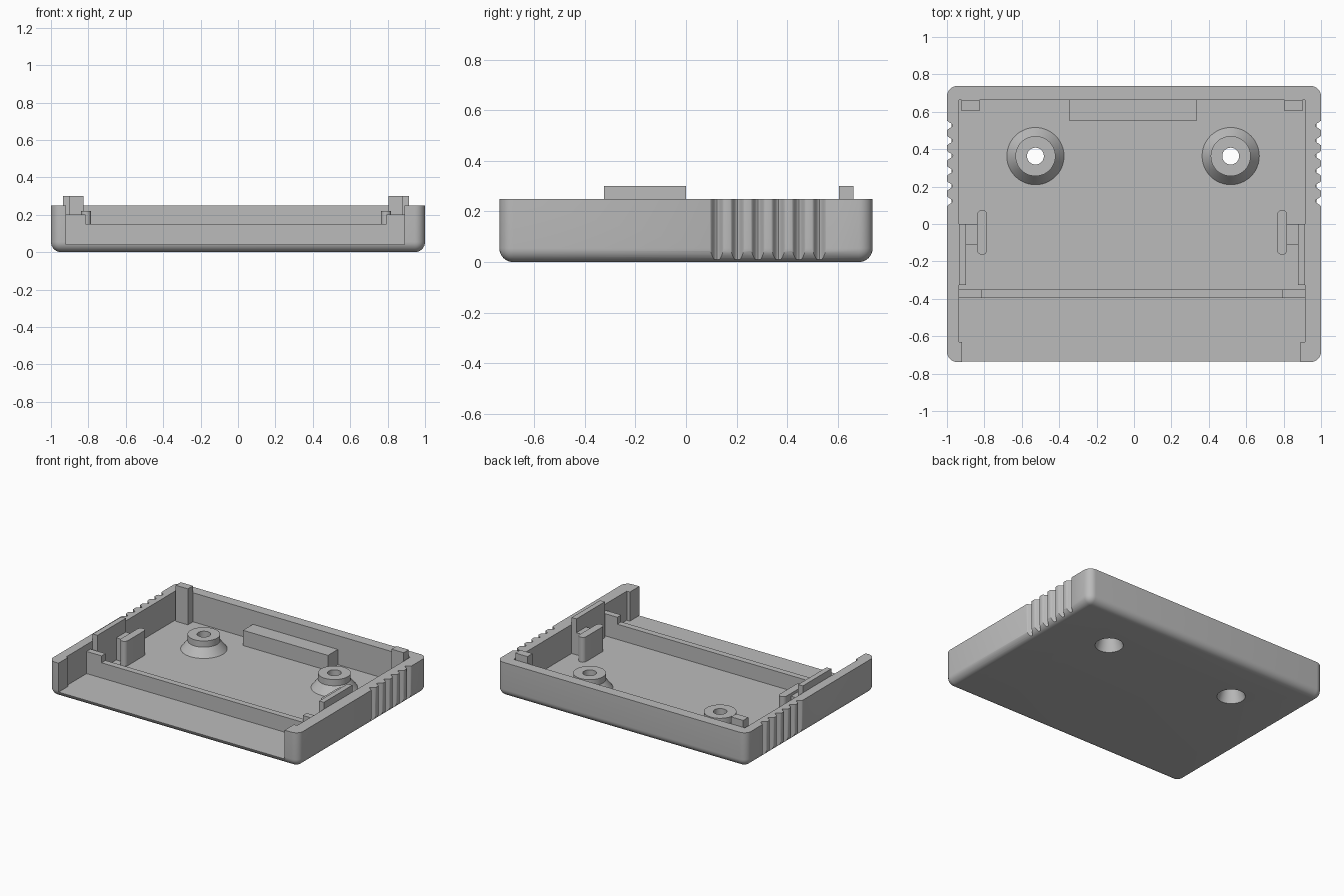
import bpy, bmesh, math

if "Cube" in bpy.data.objects:
    bpy.data.objects.remove(bpy.data.objects["Cube"], do_unlink=True)

GREY = (0.5, 0.5, 0.5, 1)
mat = bpy.data.materials.new("plain grey")
mat.use_nodes = True
mat.diffuse_color = GREY
mat.node_tree.nodes["Principled BSDF"].inputs["Base Color"].default_value = GREY

FLOOR = 0.04
TOP = 0.25
TAB = 0.3


def finish(name, bm):
    bmesh.ops.recalc_face_normals(bm, faces=bm.faces)
    me = bpy.data.meshes.new(name)
    bm.to_mesh(me)
    bm.free()
    me.materials.append(mat)
    ob = bpy.data.objects.new(name, me)
    bpy.context.collection.objects.link(ob)
    return ob


def prism(name, outline, z0, z1):
    """Upright extrusion of an xy outline."""
    bm = bmesh.new()
    face = bm.faces.new([bm.verts.new((x, y, z0)) for x, y in outline])
    new = bmesh.ops.extrude_face_region(bm, geom=[face])["geom"]
    verts = [v for v in new if isinstance(v, bmesh.types.BMVert)]
    bmesh.ops.translate(bm, verts=verts, vec=(0, 0, z1 - z0))
    return finish(name, bm)


def box(name, x0, x1, y0, y1, z0, z1):
    return prism(name, [(x0, y0), (x1, y0), (x1, y1), (x0, y1)], z0, z1)


def lathe(name, profile, cx, cy, sides=48):
    """Revolve a closed (radius, z) profile about a vertical axis."""
    bm = bmesh.new()
    rings = []
    for i in range(sides):
        a = 2 * math.pi * i / sides
        rings.append([bm.verts.new((cx + r * math.cos(a), cy + r * math.sin(a), z))
                      for r, z in profile])
    n = len(profile)
    for i in range(sides):
        a, b = rings[i], rings[(i + 1) % sides]
        for j in range(n):
            k = (j + 1) % n
            bm.faces.new((a[j], b[j], b[k], a[k]))
    return finish(name, bm)


def cone(name, r0, r1, z0, z1, cx, cy, sides=48):
    bm = bmesh.new()
    bmesh.ops.create_cone(bm, cap_ends=True, segments=sides, radius1=r0, radius2=r1, depth=z1 - z0)
    bmesh.ops.translate(bm, verts=bm.verts, vec=(cx, cy, (z0 + z1) / 2))
    return finish(name, bm)


def activate(ob):
    bpy.ops.object.select_all(action="DESELECT")
    ob.select_set(True)
    bpy.context.view_layer.objects.active = ob


def cut(ob, cutter):
    mod = ob.modifiers.new("cut", "BOOLEAN")
    mod.operation = "DIFFERENCE"
    mod.solver = "EXACT"
    mod.object = cutter
    activate(ob)
    bpy.ops.object.modifier_apply(modifier=mod.name)
    bpy.data.objects.remove(cutter, do_unlink=True)


def smooth(ob):
    activate(ob)
    bpy.ops.object.shade_smooth_by_angle(angle=math.radians(30))


# Tray body with rounded corners and rounded underside
tray = box("tray", -1, 1, -0.738, 0.738, 0, TOP)
bm = bmesh.new()
bm.from_mesh(tray.data)
edges = [e for e in bm.edges if min(v.co.z for v in e.verts) < 0.01]
bmesh.ops.bevel(bm, geom=edges, offset=0.055, segments=8, profile=0.5, affect="EDGES")
bm.to_mesh(tray.data)
bm.free()

# Cavity and open front
cut(tray, box("cavity_cutter", -0.935, 0.915, -0.63, 0.663, FLOOR, 0.5))
cut(tray, box("front_cutter", -0.92, 0.89, -0.9, -0.6, FLOOR, 0.5))

# Finger grip grooves on both sides
for side in (-1, 1):
    for i in range(6):
        cy = 0.122 + 0.081 * i
        pts = []
        for j in range(13):
            t = -1 + j / 6
            depth = 0.016 * (1 + math.cos(math.pi * t))
            pts.append((side * (1.001 - depth), cy + 0.03 * t))
        pts += [(side * 1.1, cy + 0.03), (side * 1.1, cy - 0.03)]
        cut(tray, prism("groove_cutter", pts, 0.01, 0.5))

# Screw bosses with countersunk holes through the floor
BOSS = [(0.153, FLOOR), (0.107, 0.1), (0.107, 0.145), (0.045, 0.145),
        (0.045, 0.1), (0.0605, 0.1), (0.08, FLOOR)]
for name, x in (("right", -0.527), ("left", 0.517)):
    cut(tray, cone("hole_cutter", 0.106, 0.0735, -0.04, 0.06, x, 0.363))
    smooth(lathe(name + "_screw_boss", BOSS, x, 0.363))
smooth(tray)

# Cross rib with raised ends
box("cross_rib", -0.935, 0.915, -0.395, -0.35, FLOOR, 0.15)
box("right_rib_end", -0.935, -0.815, -0.395, -0.35, 0.15, 0.2)
box("left_rib_end", 0.795, 0.915, -0.395, -0.35, 0.15, 0.2)

# Ledge on the back wall
box("back_ledge", -0.345, 0.335, 0.55, 0.663, FLOOR, 0.15)

# Corner posts, wall tabs and board supports, mirrored about the cavity centre
MID = -0.01
for name, s in (("right", -1), ("left", 1)):
    def side_box(part, a, b, y0, y1, z1):
        x0, x1 = sorted((MID + s * a, MID + s * b))
        box(name + part, x0, x1, y0, y1, FLOOR, z1)

    side_box("_corner_post", 0.815, 0.912, 0.605, 0.663, TAB)
    side_box("_wall_tab", 0.887, 0.925, -0.325, 0, TAB)
    side_box("_support_web", 0.82, 0.887, -0.11, 0, 0.2)

    # Round-ended upright
    cx, r = MID + s * 0.802, 0.027
    outline = []
    for end, cy in ((0, 0.048), (math.pi, -0.138)):
        for j in range(13):
            a = end + math.pi * j / 12
            outline.append((cx + r * math.cos(a), cy + r * math.sin(a)))
    smooth(prism(name + "_upright", outline, FLOOR, 0.22))
